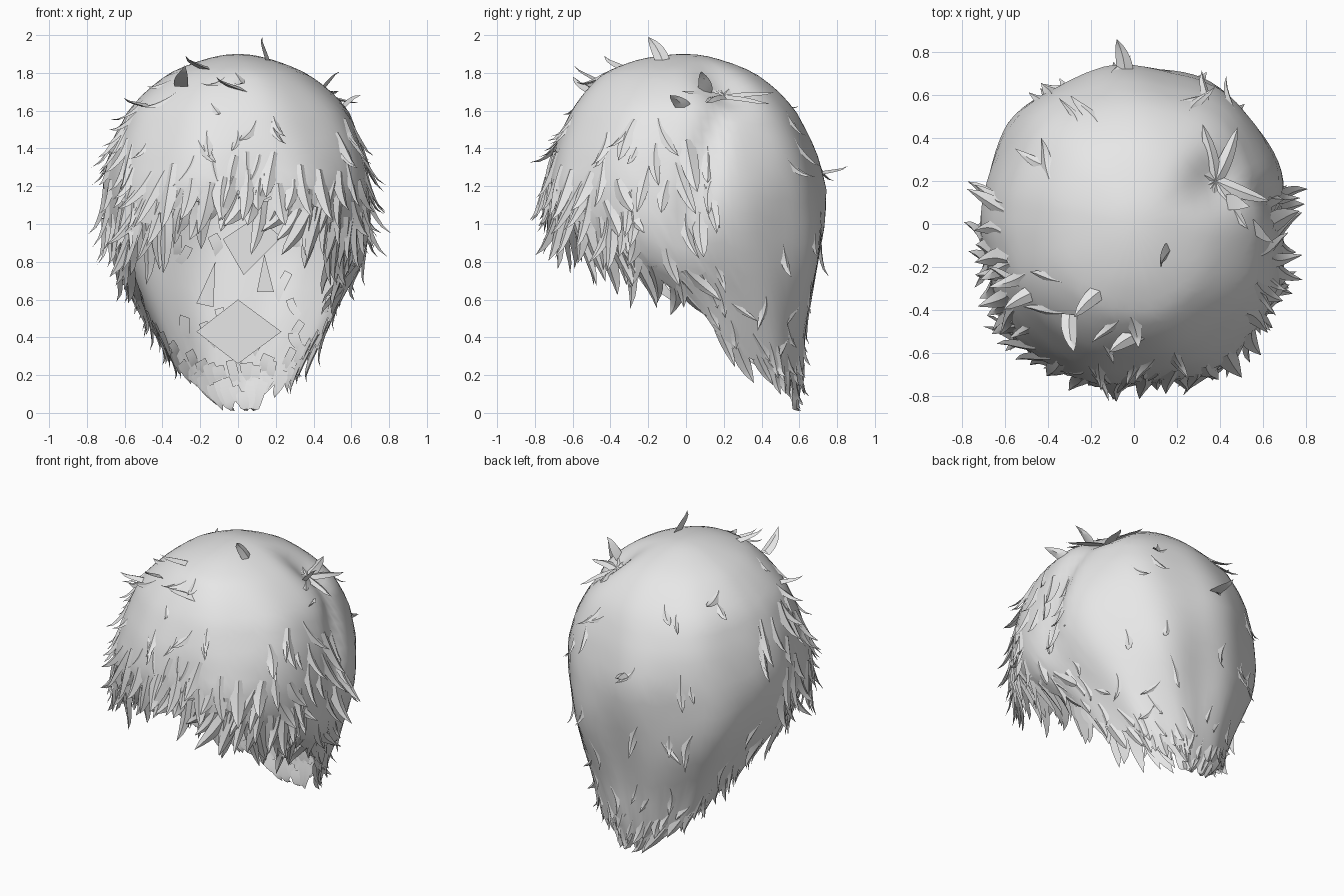
import bpy, bmesh, math, random
from mathutils import Vector

if "Cube" in bpy.data.objects:
    bpy.data.objects.remove(bpy.data.objects["Cube"])

random.seed(11)
rnd = random.uniform
grey = bpy.data.materials.new("light grey hair")
grey.diffuse_color = (0.8, 0.8, 0.8, 1)
grey.use_nodes = True
grey.node_tree.nodes["Principled BSDF"].inputs["Base Color"].default_value = grey.diffuse_color

# Head profile by height: z, half width, front depth, back depth, centre y
PROFILE = [
    (1.90, 0, 0, 0, 0), (1.87, .18, .25, .18, 0), (1.80, .36, .43, .36, 0),
    (1.70, .49, .53, .49, 0), (1.60, .58, .60, .58, 0), (1.40, .66, .69, .68, 0),
    (1.20, .70, .74, .73, 0), (1.00, .70, .73, .73, 0), (.80, .65, .62, .67, .04),
    (.60, .54, .42, .52, .15), (.40, .43, .30, .38, .25), (.20, .32, .20, .24, .38),
    (.10, .23, .15, .15, .45), (.03, .13, .09, .08, .50)]
# Lower edge of the hair by angle from the front (degrees, z)
HEM = [(0, 1.14), (20, 1.10), (45, .98), (60, .80), (72, .60), (90, .36),
       (120, .18), (150, .10), (180, .06)]
TOP = 1.90


def lerp_table(table, v, key=lambda k: k):
    for p, q in zip(table, table[1:]):
        a, b = key(p[0]), key(q[0])
        if v <= b:
            t = max(0, (v - a) / (b - a))
            return [m + (n - m) * t for m, n in zip(p[1:], q[1:])]
    return list(table[-1][1:])


def hem(a):
    d = abs((math.degrees(a) + 180) % 360 - 180)
    return lerp_table(HEM, d)[0]


def surf(a, z):
    """Point on the hair mass; a = 0 faces the front, +90 degrees is +x."""
    s = math.sqrt(max(0, TOP - z))
    w, f, b, c = lerp_table(PROFILE, s, lambda k: math.sqrt(TOP - k))
    ca, k = math.cos(a), min(1, s)
    wave = 1 + k * (.013 * math.sin(9 * a + 3 * z) + .012 * math.sin(5 * a - 7 * z))
    wave += .045 * math.sin(2 * a) ** 2 * k
    # the fringe layer stands slightly proud of the rear layer
    wave += .02 * k * max(0, min(1, (ca + .1) / .15)) * max(0, min(1, (z - .6) / .2))
    p = Vector((w * math.sin(a) * wave, c - (f if ca > 0 else b) * ca * wave, z))
    # parting dip on the right of the crown, running on as a groove down the side
    if p.x > 0:
        d2 = (p.x - .38) ** 2 + (p.y - .2) ** 2
        p.z -= .08 * math.exp(-d2 / .016)
        if .8 < z < 1.75:
            g = math.exp(-((p.y - .2 + .28 * (1.7 - z)) / .07) ** 2)
            p.x *= 1 - .06 * g * min(1, (z - .8) / .3) * min(1, (1.75 - z) / .1)
    return p


def frame(a, z):
    p = surf(a, z)
    side = (surf(a + .08, z) - surf(a - .08, z)).normalized()
    down = (surf(a, z - .05) - surf(a, z + .02)).normalized()
    n = down.cross(side).normalized()
    return p, side, down, n if n.dot(p - Vector((0, .1, .9))) > 0 else -n


def finish(name, bm, angle=40):
    me = bpy.data.meshes.new(name)
    bm.normal_update()
    bm.to_mesh(me)
    bm.free()
    ob = bpy.data.objects.new(name, me)
    bpy.context.collection.objects.link(ob)
    me.materials.append(grey)
    bpy.ops.object.select_all(action='DESELECT')
    ob.select_set(True)
    bpy.context.view_layer.objects.active = ob
    bpy.ops.object.shade_smooth_by_angle(angle=math.radians(angle))


def lock(bm, p, d, side, n, length, width, lift, curl, segs=6):
    """Tapered, curved tuft with a low raised ridge."""
    rings = []
    for i in range(segs):
        t = i / segs
        c = p + d * length * t + n * (lift * t ** 2.5 - .012) + side * curl * t * t
        w = width * .5 * (1 - t) ** .8 * (.8 + 1.1 * t)
        c.z = max(c.z, .02)
        rings.append([bm.verts.new(c - side * w), bm.verts.new(c + n * w * .45),
                      bm.verts.new(c + side * w)])
    e = p + d * length + n * lift + side * curl
    e.z = max(e.z, .01)
    tip = bm.verts.new(e)
    for r, q in zip(rings, rings[1:]):
        for k in range(3):
            bm.faces.new((r[k], q[k], q[(k + 1) % 3], r[(k + 1) % 3]))
    for k in range(3):
        bm.faces.new((rings[-1][k], tip, rings[-1][(k + 1) % 3]))


def grow(bm, a, z, length, width, lift, curl, sweep=0.0):
    p, side, down, n = frame(a, z)
    d = (down + side * sweep).normalized()
    lock(bm, p, d, n.cross(d).normalized(), n, length, width, lift, curl)


# Main hair mass: columns running from the crown to the hem
bm = bmesh.new()
COLS, ROWS = 96, 24
crown = bm.verts.new((0, 0, TOP))
cols = []
for i in range(COLS):
    a = 2 * math.pi * i / COLS
    low = hem(a) + (.04, .0, -.02, .01)[i % 4]
    depth = math.sqrt(TOP - low)
    cols.append([bm.verts.new(surf(a, TOP - (depth * j / ROWS) ** 2))
                 for j in range(1, ROWS + 1)])
for i in range(COLS):
    c, d = cols[i], cols[(i + 1) % COLS]
    bm.faces.new((crown, c[0], d[0]))
    for j in range(ROWS - 1):
        bm.faces.new((c[j], c[j + 1], d[j + 1], d[j]))
finish("hair_mass", bm, 60)

# Fringe: overlapping layers of tufts above the face opening, swept to one side
bm = bmesh.new()
for up, count in ((.0, 30), (.1, 26), (.22, 18)):
    for i in range(count):
        deg = -70 + 140 * (i + rnd(.1, .9)) / count
        a = math.radians(deg)
        extra = .08 if 28 < abs(deg) < 62 else 0
        grow(bm, a, hem(a) + up + rnd(.0, .06), rnd(.17, .29) + extra, rnd(.08, .12),
             rnd(-.02, .05), rnd(-.1, .06), rnd(-.5, .1))
finish("fringe_tufts", bm)

# Side tufts giving the ragged outline
bm = bmesh.new()
for sgn in (-1, 1):
    for i in range(30):
        a = sgn * math.radians(rnd(48, 100))
        z = rnd(max(.66, hem(a) + .05), 1.6)
        grow(bm, a, z, rnd(.18, .32), rnd(.07, .12), rnd(.02, .075), rnd(-.09, .09),
             rnd(-.4, .4))
finish("side_tufts", bm)

# Nape tufts along the slanted lower edge
bm = bmesh.new()
for up, count in ((.04, 26), (.16, 22)):
    for i in range(count):
        a = math.radians(72 + 216 * (i + rnd(.1, .9)) / count)
        grow(bm, a, hem(a) + up + rnd(0, .06), rnd(.12, .22), rnd(.06, .09),
             rnd(.0, .045), rnd(-.05, .05), rnd(-.3, .3))
finish("nape_tufts", bm)

# Loose flyaway tufts over the crown and back
bm = bmesh.new()
for i in range(54):
    a = math.radians(rnd(95, 265) if i % 3 else rnd(-70, 70))
    z = rnd(.35, 1.75) if i % 3 else rnd(1.4, 1.8)
    grow(bm, a, z, rnd(.13, .24), rnd(.05, .085), rnd(.02, .07), rnd(-.1, .1),
         rnd(-.7, .7))
# upright tufts on the crown and one at the rear
for p, d, n in (((.17, -.12, 1.85), (-.06, -.04, .15), (1, 0, 0)),
                ((-.14, -.3, 1.82), (-.16, -.1, .05), (0, 0, 1)),
                ((-.42, -.3, 1.62), (-.2, -.06, .03), (0, 0, 1)),
                ((.44, .1, 1.7), (.08, .02, .1), (1, 0, 0)),
                ((.04, -.5, 1.71), (-.17, -.06, .05), (0, 0, 1)),
                ((.55, .0, 1.6), (.08, -.05, .1), (1, 0, 0)),
                ((-.04, .68, 1.27), (0, .18, .02), (0, 0, 1)),
                ((-.3, -.42, 1.74), (-.02, -.17, .08), (0, 0, 1))):
    d, n = Vector(d), Vector(n)
    lock(bm, Vector(p), d.normalized(), n.cross(d).normalized(), n, d.length, .09, .02, .04)
finish("flyaway_tufts", bm)

# Parting whorl: strands radiating from one point on the right of the crown
bm = bmesh.new()
centre = Vector((.38, .2, 1.68))
for ang in (60, 95, 150, 205, 232, 260, 300, 335):
    g = math.radians(ang)
    out = Vector((math.cos(g), math.sin(g), 0))
    fall = .28 - .5 * out.dot(Vector((.8, .35, 0)))
    d = (out + Vector((0, 0, fall))).normalized()
    across = Vector((.3, .1, 1)).cross(d).normalized()
    lock(bm, centre.copy(), d, across, d.cross(across), .27, .08, -.03, .03)
finish("parting_whorl", bm)

# Flat inner panels on the inside of the back
bm = bmesh.new()
for pts, y in ((((.03, .73), (.23, .93), (.1, 1.04), (-.08, .92)), .64),
               (((0, .26), (.23, .43), (0, .60), (-.22, .43)), .53),
               (((-.22, .58), (-.13, .56), (-.12, .8)), .57),
               (((.1, .64), (.19, .64), (.14, .84)), .57)):
    bm.faces.new([bm.verts.new((x, y, z)) for x, z in pts])
finish("inner_panels", bm)
